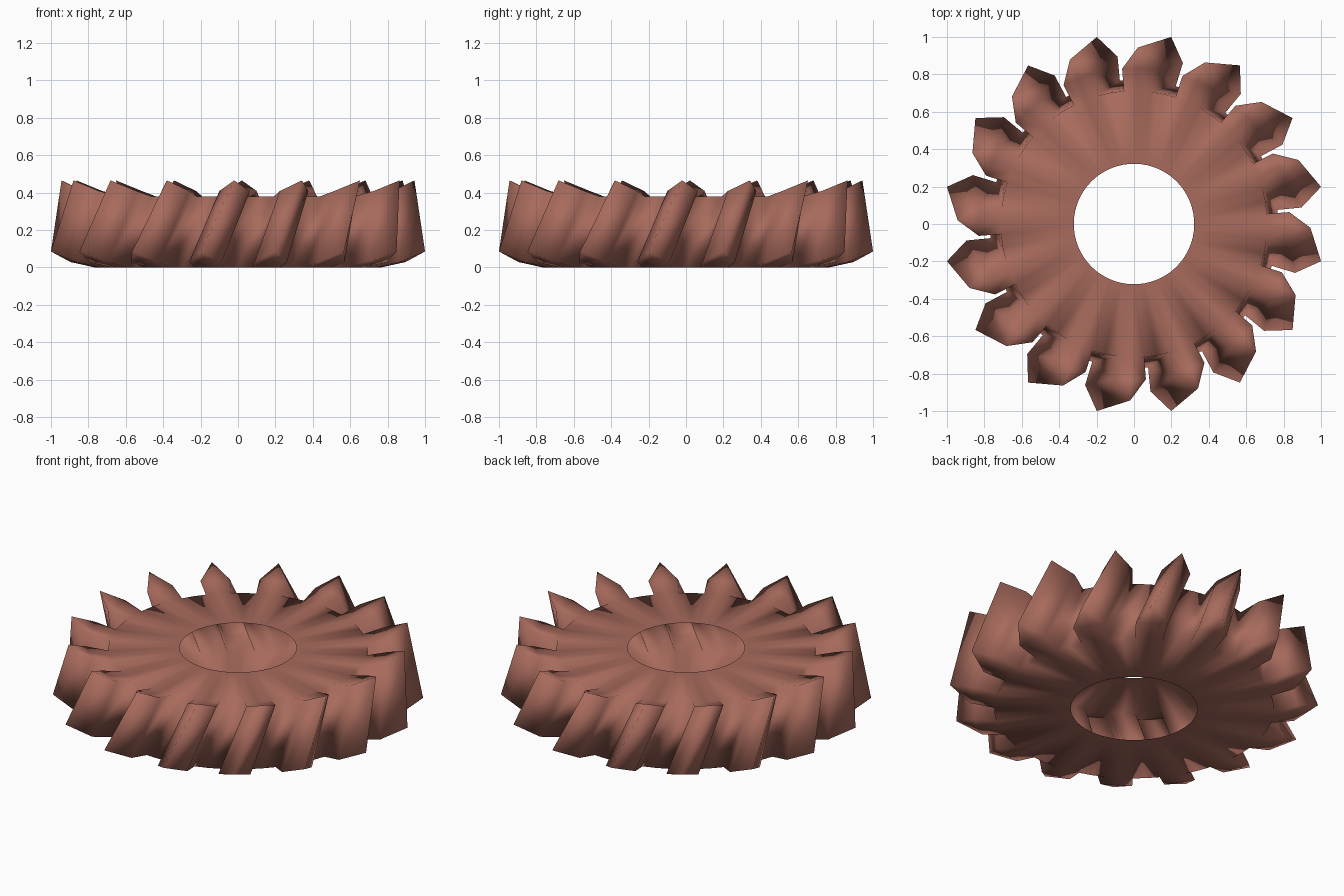
import bpy, bmesh, math

if "Cube" in bpy.data.objects:
    bpy.data.objects.remove(bpy.data.objects["Cube"])

TEETH = 16
STEP = 2 * math.pi / TEETH
SKEW = math.radians(10)
HEIGHT, CROWN = 0.38, 0.085
R_HOLE, R_ROOT, R_MID, R_TIP = 0.348, 0.77, 0.90, 1.0196
TOP_SCALE = 0.9255

clay = bpy.data.materials.new("clay red")
clay.diffuse_color = (0.39, 0.145, 0.108, 1)
clay.use_nodes = True
clay.node_tree.nodes["Principled BSDF"].inputs["Base Color"].default_value = clay.diffuse_color

bm = bmesh.new()


def ring(z, scale, turn):
    """Vertices of one gear face, listed per tooth (gap centre first)."""
    teeth = []
    for i in range(TEETH):
        # the tooth spans quarter steps 1..3, its tip sits on step 2
        ang = [i * STEP + k * STEP / 4 + turn for k in range(4)]

        def v(r, k, rise=0):
            return bm.verts.new((r * scale * math.cos(ang[k]),
                                 r * scale * math.sin(ang[k]), z + rise))
        teeth.append({
            "hole": [v(R_HOLE, k) for k in range(4)],
            "root": [v(R_ROOT, k) for k in range(4)],
            "mid": [v(R_MID, k, CROWN / 3) for k in (1, 2, 3)],
            "tip": v(R_TIP, 2, CROWN),
        })
    return teeth


def plate(teeth, flip):
    """Flat disc plus the raised tooth ends."""
    def face(*vs):
        bm.faces.new(vs[::-1] if flip else vs)
    for i, t in enumerate(teeth):
        n = teeth[(i + 1) % TEETH]
        hole, root = t["hole"] + n["hole"][:1], t["root"] + n["root"][:1]
        for k in range(4):
            face(hole[k], root[k], root[k + 1], hole[k + 1])
        m = t["mid"]
        for k in range(2):
            face(root[k + 1], m[k], m[k + 1], root[k + 2])
        face(m[0], t["tip"], m[1])
        face(m[1], t["tip"], m[2])


def outline(teeth):
    out = []
    for t in teeth:
        r, m = t["root"], t["mid"]
        out += [r[0], r[1], m[0], t["tip"], m[2], r[3]]
    return out


bottom = ring(0, 1, 0)
top = ring(HEIGHT, TOP_SCALE, SKEW)
plate(bottom, True)
plate(top, False)

# skewed outer wall; the centre hole stays open to the hollow inside
lo, hi = outline(bottom), outline(top)
for i in range(len(lo)):
    j = (i + 1) % len(lo)
    bm.faces.new((lo[i], lo[j], hi[j], hi[i]))

mesh = bpy.data.meshes.new("skewed_gear")
bm.to_mesh(mesh)
bm.free()
mesh.materials.append(clay)
mesh.shade_smooth()
gear = bpy.data.objects.new("skewed_gear", mesh)
bpy.context.collection.objects.link(gear)
